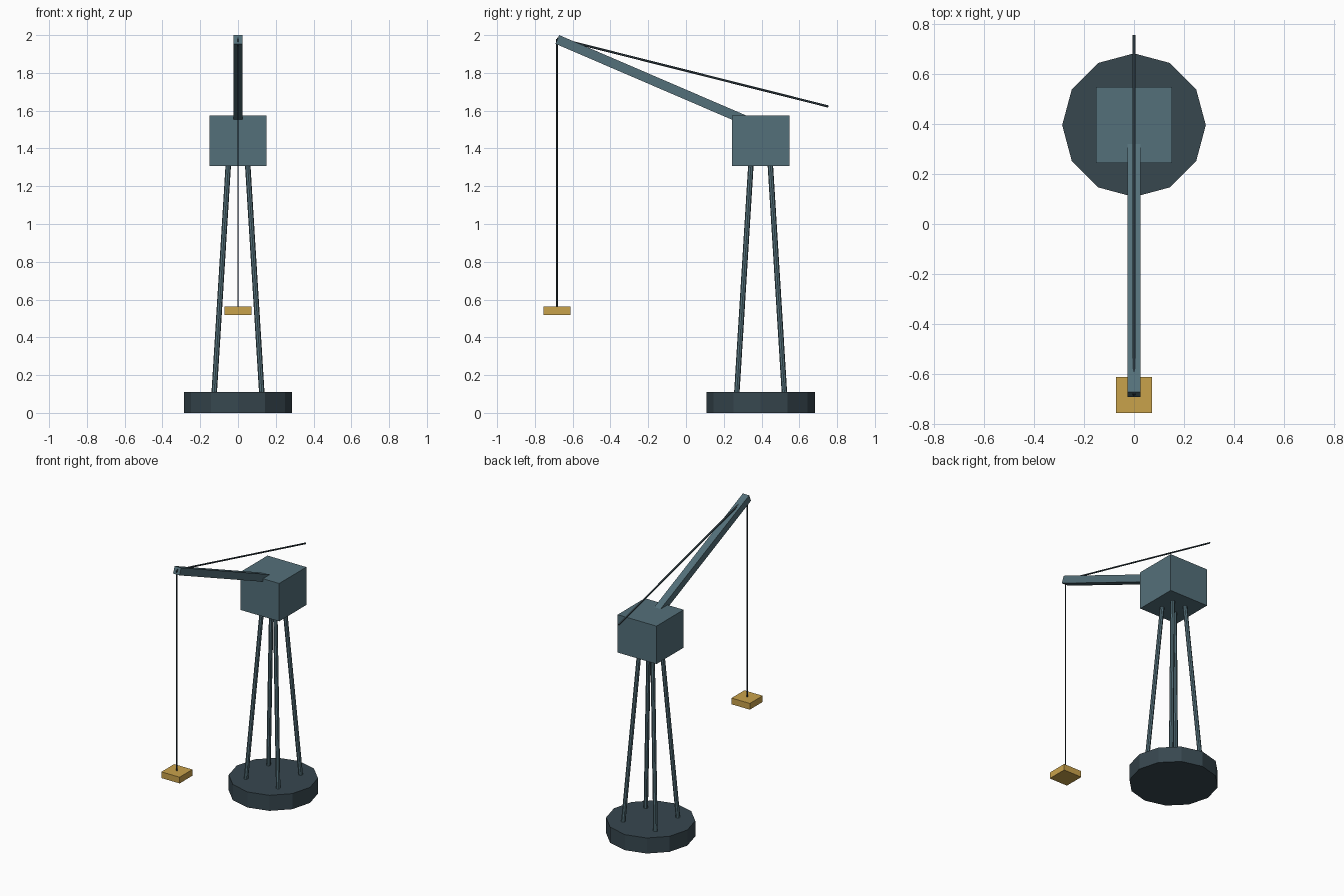
import bpy
from mathutils import Vector

cube = bpy.data.objects.get("Cube")
if cube:
    bpy.data.objects.remove(cube, do_unlink=True)


def make_material(name, rgb):
    # sRGB bytes to linear
    linear = [((c / 255 + 0.055) / 1.055) ** 2.4 for c in rgb] + [1.0]
    mat = bpy.data.materials.new(name)
    mat.use_nodes = True
    mat.diffuse_color = linear
    mat.node_tree.nodes["Principled BSDF"].inputs["Base Color"].default_value = linear
    return mat


steel = make_material("blue grey steel", (84, 112, 122))
dark = make_material("dark slate", (55, 71, 79))
rope = make_material("black rope", (38, 50, 56))
yellow = make_material("ochre yellow", (201, 162, 75))


def finish(name, mat):
    obj = bpy.context.object
    obj.name = name
    obj.data.materials.append(mat)
    return obj


def box(name, center, size, mat):
    bpy.ops.mesh.primitive_cube_add(size=1, location=center)
    obj = finish(name, mat)
    obj.scale = size
    return obj


def rod(name, start, end, radius, sides, mat):
    start, end = Vector(start), Vector(end)
    axis = end - start
    bpy.ops.mesh.primitive_cylinder_add(vertices=sides, radius=radius,
                                        depth=axis.length, location=(start + end) / 2)
    obj = finish(name, mat)
    obj.rotation_mode = "QUATERNION"
    obj.rotation_quaternion = axis.to_track_quat("Z", "Y")
    return obj


TOWER_Y = 0.395

# Round footing, twelve sided
rod("base", (0, TOWER_Y, 0), (0, TOWER_Y, 0.11), 0.287, 12, dark)

# Four legs leaning inwards
for side, sx in (("left", 1), ("right", -1)):
    for end, sy in (("front", -1), ("back", 1)):
        rod(f"{end}_{side}_leg",
            (sx * 0.127, TOWER_Y + sy * 0.127, 0.09),
            (sx * 0.051, TOWER_Y + sy * 0.051, 1.32), 0.0145, 8, steel)

# Machine house
box("cabin", (0, TOWER_Y, 1.44), (0.304, 0.304, 0.268), steel)

# Square boom rising from the cabin
tip = Vector((0, -0.681, 1.977))
foot = Vector((0, 0.34, 1.538))
boom = box("boom", (tip + foot) / 2, (0.05, 0.05, (tip - foot).length), steel)
boom.rotation_mode = "QUATERNION"
boom.rotation_quaternion = (tip - foot).to_track_quat("Z", "X")

# Stay from the boom tip, hoist rope and hanging block
rod("stay", (0, -0.682, 1.983), (0, 0.754, 1.622), 0.006, 6, dark)
rod("hoist_rope", (0, -0.683, 0.55), (0, -0.683, 1.98), 0.0045, 6, rope)
box("hook_block", (0, -0.683, 0.541), (0.143, 0.143, 0.044), yellow)
